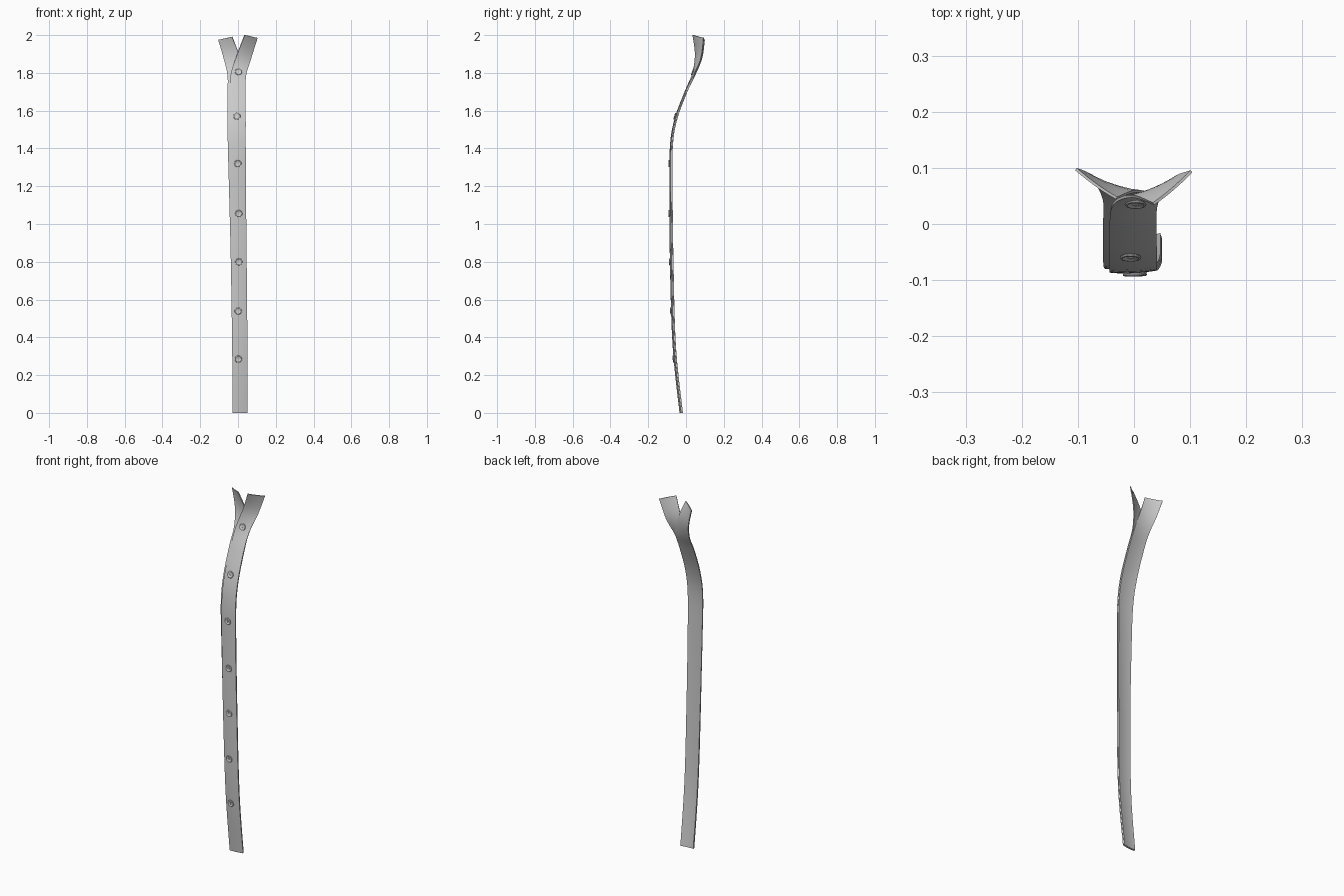
import bpy, bmesh, math
from mathutils import Vector

if "Cube" in bpy.data.objects:
    bpy.data.objects.remove(bpy.data.objects["Cube"])


def smooth_rows(rows, steps=5):
    """Catmull-Rom through rows of numbers."""
    out = []
    n = len(rows)
    for i in range(n - 1):
        p = [rows[max(i - 1, 0)], rows[i], rows[i + 1], rows[min(i + 2, n - 1)]]
        for k in range(steps):
            t = k / steps
            out.append([0.5 * (2 * b + (c - a) * t + (2 * a - 5 * b + 4 * c - d) * t * t
                               + (3 * b - a - 3 * c + d) * t ** 3)
                        for a, b, c, d in zip(*p)])
    out.append(list(rows[-1]))
    return out


def finish(name, bm):
    me = bpy.data.meshes.new(name)
    bm.to_mesh(me)
    bm.free()
    ob = bpy.data.objects.new(name, me)
    bpy.context.collection.objects.link(ob)
    for p in me.polygons:
        p.use_smooth = True
    return ob


def shade(ob, angle=35):
    bpy.ops.object.select_all(action='DESELECT')
    ob.select_set(True)
    bpy.context.view_layer.objects.active = ob
    bpy.ops.object.shade_smooth_by_angle(angle=math.radians(angle))


def strip(name, rows, thickness, bulge, cols=8):
    """Cloth band lofted between its left and right edge curves."""
    bm = bmesh.new()
    grid = []
    for zl, xl, yl, zr, xr, yr in smooth_rows(rows):
        a, b = Vector((xl, yl, zl)), Vector((xr, yr, zr))
        line = []
        for j in range(cols + 1):
            s = j / cols
            v = a.lerp(b, s)
            v.y -= bulge * (1 - (2 * s - 1) ** 2)
            line.append(bm.verts.new(v))
        grid.append(line)
    for r0, r1 in zip(grid, grid[1:]):
        for j in range(cols):
            bm.faces.new((r0[j], r0[j + 1], r1[j + 1], r1[j]))
    ob = finish(name, bm)
    bpy.context.view_layer.objects.active = ob
    m = ob.modifiers.new("thickness", 'SOLIDIFY')
    m.thickness = thickness
    m.offset = -1
    bpy.ops.object.modifier_apply(modifier=m.name)
    shade(ob)


# edge curves: left z, x, y, right z, x, y
front_rows = [
    (0.00, -0.028, -0.034, 0.00, 0.050, -0.026),
    (0.35, -0.029, -0.070, 0.35, 0.050, -0.064),
    (0.80, -0.034, -0.085, 0.80, 0.046, -0.077),
    (1.20, -0.041, -0.087, 1.20, 0.042, -0.082),
    (1.42, -0.044, -0.083, 1.42, 0.041, -0.080),
    (1.56, -0.044, -0.058, 1.56, 0.041, -0.056),
    (1.70, -0.044, -0.006, 1.70, 0.040, -0.004),
    (1.80, -0.037, 0.034, 1.79, 0.044, 0.040),
    (1.90, -0.003, 0.047, 1.88, 0.071, 0.078),
    (2.00, 0.036, 0.034, 1.985, 0.104, 0.092),
]
back_rows = [
    (0.00, -0.028, -0.029, 0.00, 0.048, -0.021),
    (0.35, -0.031, -0.064, 0.35, 0.048, -0.058),
    (0.80, -0.038, -0.078, 0.80, 0.044, -0.071),
    (1.20, -0.048, -0.080, 1.20, 0.040, -0.076),
    (1.42, -0.054, -0.076, 1.42, 0.039, -0.074),
    (1.56, -0.055, -0.050, 1.56, 0.039, -0.050),
    (1.70, -0.055, 0.001, 1.70, 0.038, 0.002),
    (1.79, -0.056, 0.045, 1.80, 0.034, 0.044),
    (1.88, -0.077, 0.082, 1.90, 0.004, 0.056),
    (1.975, -0.105, 0.096, 1.99, -0.032, 0.044),
]
BULGE = 0.003
strip("front_placket", front_rows, 0.005, BULGE)
strip("under_placket", back_rows, 0.005, BULGE)

# centre line of the front band, used to seat the buttons
centre = [Vector(((r[1] + r[4]) / 2, (r[2] + r[5]) / 2 - BULGE, (r[0] + r[3]) / 2))
          for r in smooth_rows(front_rows, 12)]


def button(name, x, z):
    """Lathed button with raised rim, dished centre and crossed thread."""
    for a, b in zip(centre, centre[1:]):
        if a.z <= z <= b.z:
            break
    pos = a.lerp(b, (z - a.z) / (b.z - a.z))
    normal = (b - a).cross(Vector((-1, 0, 0))).normalized()
    if normal.y > 0:
        normal = -normal
    profile = [(0.013, -0.001), (0.018, 0.001), (0.019, 0.003), (0.018, 0.005),
               (0.015, 0.0055), (0.012, 0.0035), (0.0, 0.003)]
    bm = bmesh.new()
    n = 24
    rings = []
    for r, h in profile[:-1]:
        rings.append([bm.verts.new((r * math.cos(2 * math.pi * k / n),
                                    r * math.sin(2 * math.pi * k / n), h)) for k in range(n)])
    for r0, r1 in zip(rings, rings[1:]):
        for k in range(n):
            bm.faces.new((r0[k], r0[(k + 1) % n], r1[(k + 1) % n], r1[k]))
    bm.faces.new(rings[-1])
    bm.faces.new(rings[0][::-1])
    for sx, sy in ((0.010, 0.0025), (0.0025, 0.010)):
        vs = bmesh.ops.create_cube(bm, size=1)["verts"]
        for v in vs:
            v.co = Vector((v.co.x * sx, v.co.y * sy, v.co.z * 0.002 + 0.004))
    ob = finish(name, bm)
    ob.rotation_mode = 'QUATERNION'
    ob.rotation_quaternion = normal.to_track_quat('Z', 'Y')
    ob.location = (x, pos.y, z)
    shade(ob)


spots = [(0.002, 0.285), (0.001, 0.54), (0.004, 0.80), (0.004, 1.055),
         (-0.001, 1.32), (-0.006, 1.57), (0.003, 1.805)]
for i, (x, z) in enumerate(spots):
    button(f"button_{i + 1}", x, z)
